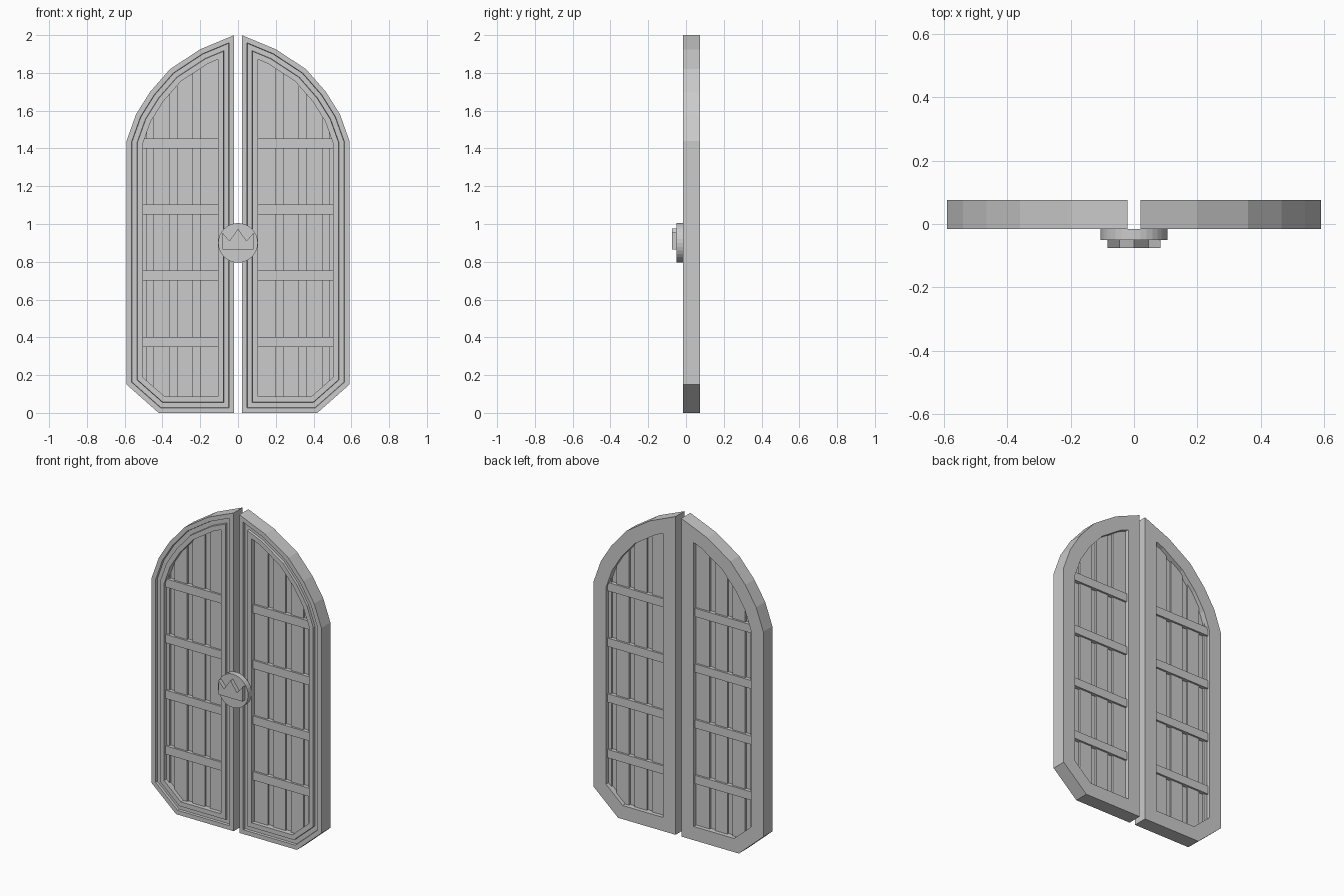
import bpy, bmesh
from mathutils import Vector
from math import pi, cos, sin

if "Cube" in bpy.data.objects:
    bpy.data.objects.remove(bpy.data.objects["Cube"])

# Right leaf outline (x, z), counter-clockwise; the left leaf is its mirror
OUTLINE = [(0.02, 0), (0.42, 0), (0.59, 0.15), (0.59, 1.44), (0.54, 1.58),
           (0.465, 1.70), (0.36, 1.82), (0.20, 1.925), (0.02, 2.0)]


def inset(points, d):
    """Mitred inward offset of a counter-clockwise outline."""
    result = []
    for i, p in enumerate(points):
        p = Vector(p)
        a = (p - Vector(points[i - 1])).normalized()
        b = (Vector(points[(i + 1) % len(points)]) - p).normalized()
        na, nb = Vector((-a.y, a.x)), Vector((-b.y, b.x))
        result.append(p + (na + nb) * d / (1 + na.dot(nb)))
    return result


def finish(bm, name, side=1):
    for v in bm.verts:
        v.co.x *= side
    bmesh.ops.recalc_face_normals(bm, faces=bm.faces[:])
    mesh = bpy.data.meshes.new(name)
    bm.to_mesh(mesh)
    bm.free()
    obj = bpy.data.objects.new(name, mesh)
    bpy.context.collection.objects.link(obj)
    return obj


def slab(name, points, y0, y1, side=1, x_range=None):
    """Outline extruded from y0 to y1, optionally cut to a strip in x."""
    bm = bmesh.new()
    bm.faces.new([bm.verts.new((p[0], y0, p[1])) for p in points])
    if x_range:
        for x, n in ((x_range[0], -1), (x_range[1], 1)):
            bmesh.ops.bisect_plane(bm, geom=bm.verts[:] + bm.edges[:] + bm.faces[:],
                                   plane_co=(x, 0, 0), plane_no=(n, 0, 0), clear_outer=True)
    new = bmesh.ops.extrude_face_region(bm, geom=bm.faces[:])["geom"]
    # keep the starting face so that the slab is closed
    bmesh.ops.translate(bm, vec=(0, y1 - y0, 0),
                        verts=[g for g in new if isinstance(g, bmesh.types.BMVert)])
    if not any(abs(f.calc_center_median().y - y0) < 1e-6 for f in bm.faces):
        bmesh.ops.holes_fill(bm, edges=bm.edges[:])
    return finish(bm, name, side)


def frame(name, side):
    """Grooved moulding swept around the leaf outline."""
    section = [(0, 0.075), (0, -0.015), (0.027, -0.015), (0.029, 0.0), (0.055, 0.0),
               (0.057, -0.015), (0.086, -0.015), (0.086, 0.075)]
    bm = bmesh.new()
    loops = [[bm.verts.new((p[0], y, p[1])) for p in inset(OUTLINE, d)] for d, y in section]
    for k, a in enumerate(loops):
        b = loops[(k + 1) % len(loops)]
        for i in range(len(a)):
            j = (i + 1) % len(a)
            bm.faces.new((a[i], a[j], b[j], b[i]))
    return finish(bm, name, side)


def box_outline(x0, x1, z0, z1):
    return [(x0, z0), (x1, z0), (x1, z1), (x0, z1)]


opening = inset(OUTLINE, 0.084)
for label, side in (("left", -1), ("right", 1)):
    frame(f"{label}_door_frame", side)
    # thin backing sheet behind the gaps between planks
    slab(f"{label}_backing", opening, 0.022, 0.038, side)
    # vertical planks clipped to the opening
    for i, span in enumerate(((0.10, 0.20), (0.237, 0.323), (0.36, 0.447), (0.483, 0.51))):
        slab(f"{label}_plank_{i + 1}", opening, 0.01, 0.05, side, span)
    # horizontal crossbars
    for i in range(4):
        z = 0.35 + 0.35 * i
        slab(f"{label}_crossbar_{i + 1}", box_outline(0.10, 0.507, z, z + 0.053), -0.002, 0.062, side)

# round boss across the two leaves, with a zigzag crest
slab("round_boss", [(0.105 * cos(2 * pi * i / 32), 0.9 + 0.105 * sin(2 * pi * i / 32))
                    for i in range(32)], -0.05, -0.015)
slab("zigzag_crest", [(-0.083, 0.865), (0.083, 0.865), (0.083, 0.955), (0.045, 0.91),
                      (0, 0.975), (-0.045, 0.91), (-0.083, 0.955)], -0.075, -0.05)
